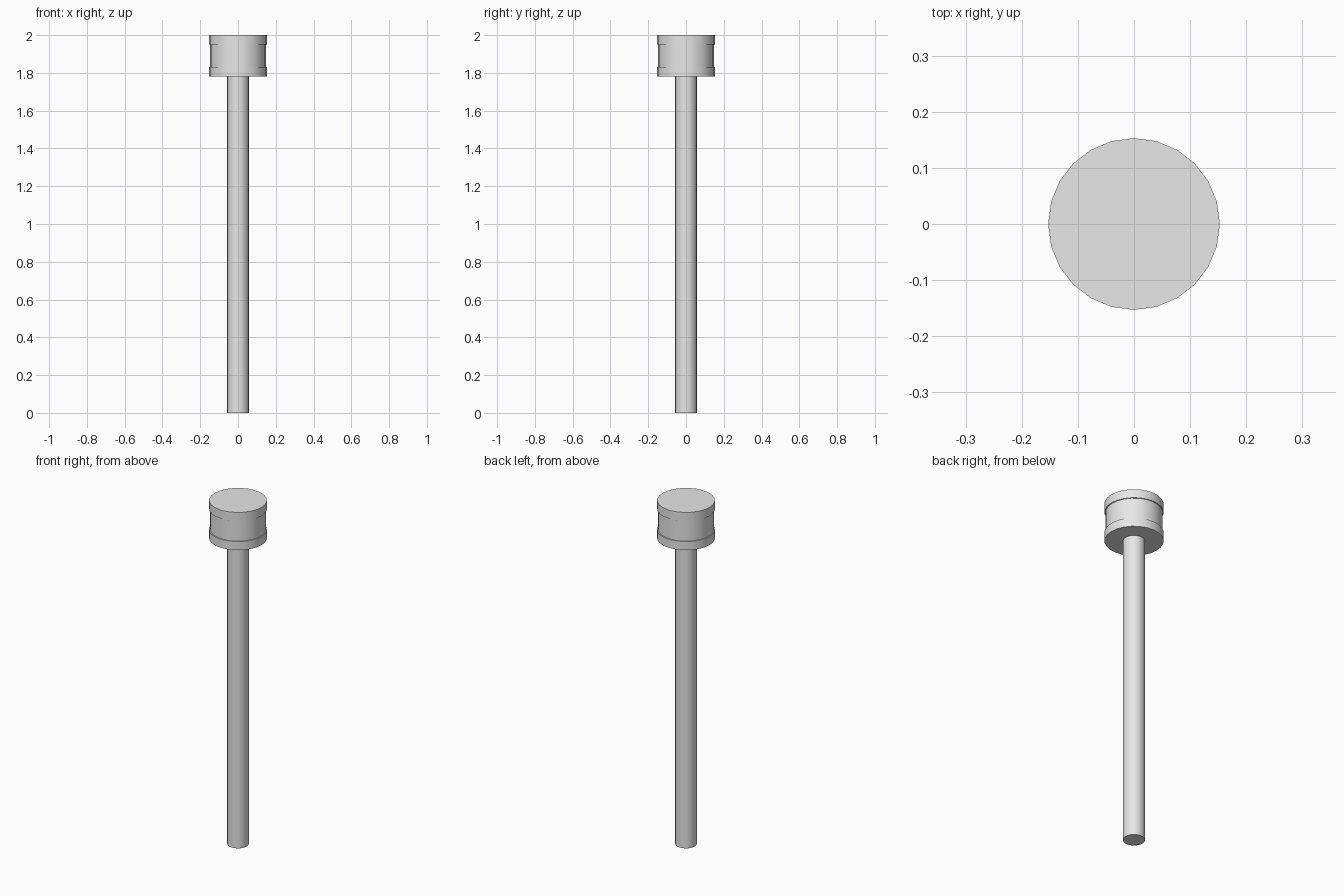
import bpy
import bmesh
from math import cos, sin, radians, tau

cube = bpy.data.objects.get("Cube")
if cube:
    bpy.data.objects.remove(cube, do_unlink=True)

SIDES = 24

grey = bpy.data.materials.new("plain grey")
grey.use_nodes = True
colour = (0.8, 0.8, 0.8, 1)
grey.diffuse_color = colour
grey.node_tree.nodes["Principled BSDF"].inputs["Base Color"].default_value = colour


def lathe(name, profile):
    """Closed solid of revolution from (radius, height) points, bottom to top."""
    bm = bmesh.new()
    rings = [[bm.verts.new((r * cos(tau * i / SIDES), r * sin(tau * i / SIDES), z))
              for i in range(SIDES)] for r, z in profile]
    for low, high in zip(rings, rings[1:]):
        for i in range(SIDES):
            j = (i + 1) % SIDES
            bm.faces.new((low[i], low[j], high[j], high[i]))
    bm.faces.new(rings[0][::-1])
    bm.faces.new(rings[-1])
    mesh = bpy.data.meshes.new(name)
    bm.to_mesh(mesh)
    bm.free()
    mesh.materials.append(grey)
    obj = bpy.data.objects.new(name, mesh)
    bpy.context.collection.objects.link(obj)
    bpy.ops.object.select_all(action="DESELECT")
    obj.select_set(True)
    bpy.context.view_layer.objects.active = obj
    bpy.ops.object.shade_smooth_by_angle(angle=radians(30))
    return obj


# Long round handle
lathe("shaft", [(0.057, 0), (0.057, 1.78)])

# Drum-shaped head with a raised band at each end
RIM, BARREL = 0.153, 0.147
lathe("head", [(RIM, 1.78), (RIM, 1.83), (BARREL, 1.83),
               (BARREL, 1.95), (RIM, 1.95), (RIM, 2.0)])
